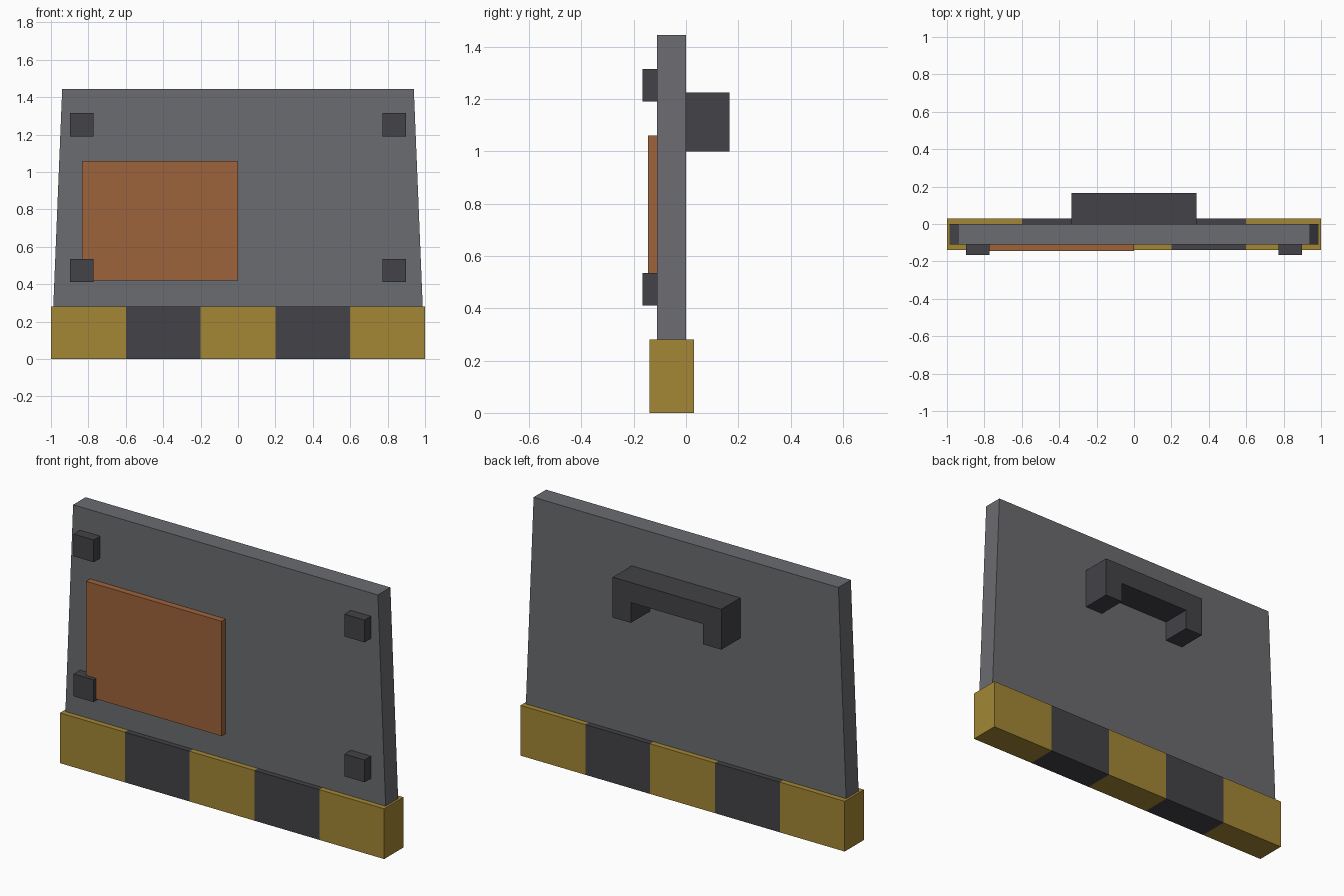
import bpy, bmesh

if "Cube" in bpy.data.objects:
    bpy.data.objects.remove(bpy.data.objects["Cube"])


def material(name, rgb):
    # sRGB 0-255 to linear
    lin = [((c / 255 + 0.055) / 1.055) ** 2.4 for c in rgb]
    m = bpy.data.materials.new(name)
    m.diffuse_color = (*lin, 1)
    m.use_nodes = True
    m.node_tree.nodes["Principled BSDF"].inputs["Base Color"].default_value = m.diffuse_color
    return m


GREY = material("steel_grey", (107, 108, 112))
DARK = material("dark_grey", (67, 66, 71))
YELLOW = material("hazard_yellow", (163, 135, 53))
RUST = material("rust_orange", (158, 99, 60))


def prism(name, profile, y0, y1, *mats):
    """Extrude an x-z outline from y0 to y1."""
    bm = bmesh.new()
    face = bm.faces.new([bm.verts.new((x, y0, z)) for x, z in profile])
    new = bmesh.ops.extrude_face_region(bm, geom=[face])["geom"]
    verts = [g for g in new if isinstance(g, bmesh.types.BMVert)]
    bmesh.ops.translate(bm, verts=verts, vec=(0, y1 - y0, 0))
    bmesh.ops.recalc_face_normals(bm, faces=bm.faces)
    me = bpy.data.meshes.new(name)
    bm.to_mesh(me)
    bm.free()
    for m in mats:
        me.materials.append(m)
    ob = bpy.data.objects.new(name, me)
    bpy.context.collection.objects.link(ob)
    return ob


def rect(x0, x1, z0, z1):
    return [(x0, z0), (x1, z0), (x1, z1), (x0, z1)]


# Tapered main plate, its foot hidden inside the striped band
prism("main_plate", [(-0.995, 0.1), (0.995, 0.1), (0.94, 1.445), (-0.94, 1.445)],
      -0.11, 0.0, GREY)

# Striped band: one bar cut into five lengths, alternately coloured
band = prism("striped_band", rect(-1, 1, 0, 0.28), -0.14, 0.03, YELLOW, DARK)
bm = bmesh.new()
bm.from_mesh(band.data)
for x in (-0.6, -0.2, 0.2, 0.6):
    bmesh.ops.bisect_plane(bm, geom=bm.verts[:] + bm.edges[:] + bm.faces[:],
                           plane_co=(x, 0, 0), plane_no=(1, 0, 0))
for f in bm.faces:
    x = f.calc_center_median().x
    f.material_index = min(4, int((x + 1) / 0.4)) % 2
bm.to_mesh(band.data)
bm.free()

# Rusty patch on the front
prism("patch_panel", rect(-0.835, 0, 0.42, 1.06), -0.145, -0.11, RUST)

# Square corner bolts
for side, cx in (("left", -0.835), ("right", 0.835)):
    for level, cz in (("lower", 0.473), ("upper", 1.253)):
        prism(f"bolt_{level}_{side}",
              rect(cx - 0.062, cx + 0.062, cz - 0.062, cz + 0.062),
              -0.167, -0.11, DARK)

# Bracket handle on the back
prism("handle", [(-0.335, 1.0), (-0.223, 1.0), (-0.223, 1.113), (0.223, 1.113),
                 (0.223, 1.0), (0.335, 1.0), (0.335, 1.225), (-0.335, 1.225)],
      0.0, 0.167, DARK)
